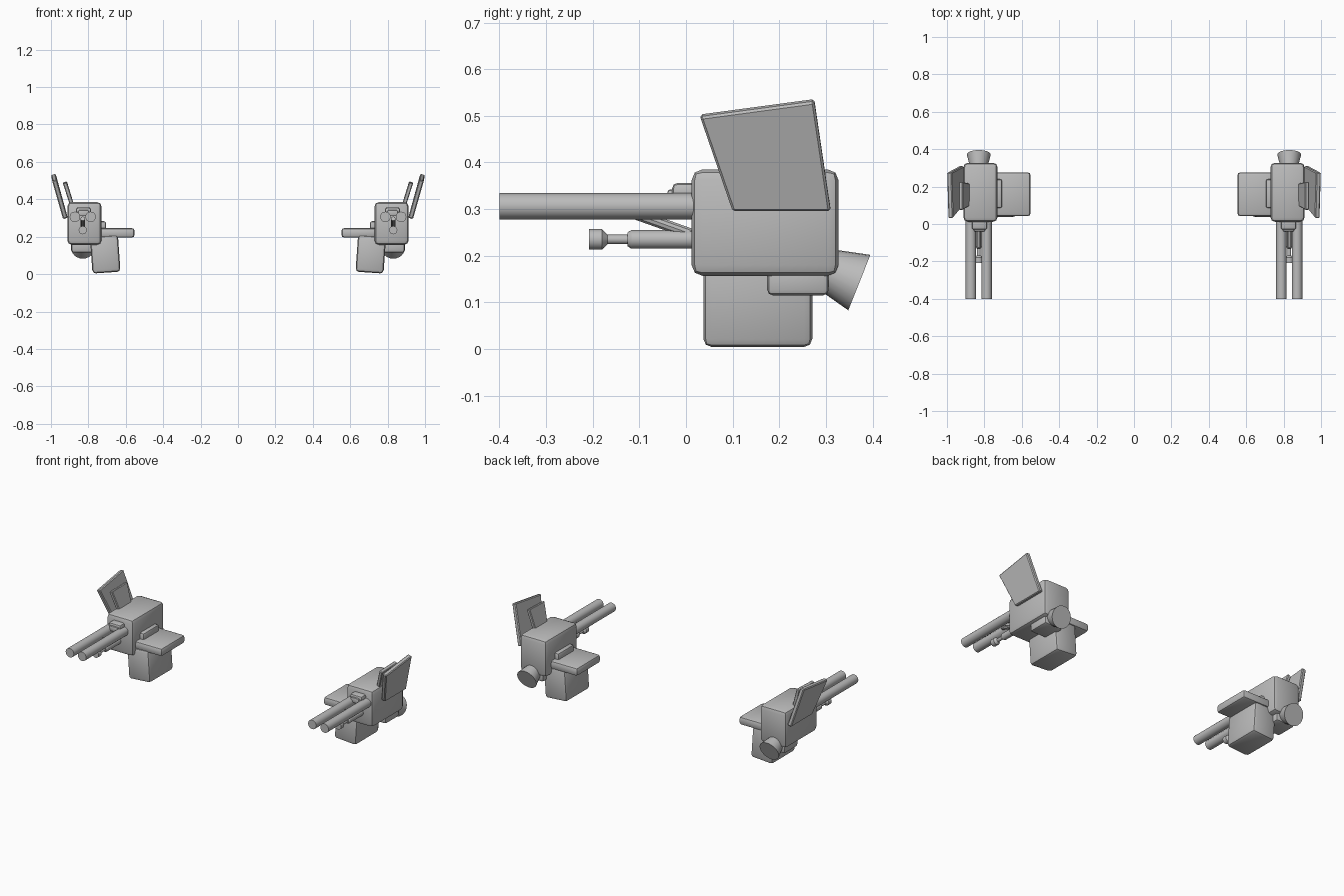
import bpy, bmesh, math
from mathutils import Vector, Matrix

default = bpy.data.objects.get("Cube")
if default:
    bpy.data.objects.remove(default)

grey = bpy.data.materials.new("plain grey")
grey.use_nodes = True
colour = (0.5, 0.5, 0.5, 1)
grey.diffuse_color = colour
grey.node_tree.nodes["Principled BSDF"].inputs["Base Color"].default_value = colour


def finish(name, bm, bevel=0, segments=2, angle=25):
    """Round the hard edges, then mirror the part to the other pod."""
    bmesh.ops.recalc_face_normals(bm, faces=bm.faces)
    if bevel:
        bmesh.ops.bevel(bm, geom=bm.edges[:], offset=bevel, segments=segments,
                        profile=0.5, affect='EDGES', clamp_overlap=True)
    mesh = bpy.data.meshes.new(name)
    bm.to_mesh(mesh)
    bm.free()
    mesh.materials.append(grey)
    obj = bpy.data.objects.new(name, mesh)
    bpy.context.collection.objects.link(obj)
    bpy.ops.object.select_all(action='DESELECT')
    obj.select_set(True)
    bpy.context.view_layer.objects.active = obj
    bpy.ops.object.shade_smooth_by_angle(angle=math.radians(angle))
    mirror = obj.modifiers.new("other_pod", 'MIRROR')
    mirror.use_mirror_merge = False
    return obj


def block(name, low, high, bevel, roll=0, segments=2):
    low, high = Vector(low), Vector(high)
    bm = bmesh.new()
    bmesh.ops.create_cube(bm, size=1, matrix=Matrix.Translation((low + high) / 2)
                          @ Matrix.Rotation(math.radians(roll), 4, 'Y')
                          @ Matrix.Diagonal((*(high - low), 1)))
    return finish(name, bm, bevel, segments)


def turned(name, start, direction, profile, sides=20):
    """Turned part: profile is (distance along axis, radius)."""
    bm = bmesh.new()
    turn = Vector(direction).to_track_quat('Z', 'Y')
    rings = []
    for dist, radius in profile:
        rings.append([bm.verts.new(Vector(start) + turn @ Vector((
            radius * math.cos(math.tau * i / sides),
            radius * math.sin(math.tau * i / sides), dist))) for i in range(sides)])
    for a, b in zip(rings, rings[1:]):
        for i in range(sides):
            j = (i + 1) % sides
            bm.faces.new((a[i], a[j], b[j], b[i]))
    bm.faces.new(rings[0])
    bm.faces.new(rings[-1])
    return finish(name, bm, angle=30)


def fin(name, corners, thickness, bevel):
    """Leaning plate: its outer corners, thickened inward."""
    bm = bmesh.new()
    pts = [Vector(c) for c in corners]
    normal = (pts[1] - pts[0]).cross(pts[3] - pts[0]).normalized()
    if normal.x > 0:
        normal.negate()
    outer = [bm.verts.new(p) for p in pts]
    inner = [bm.verts.new(p + normal * thickness) for p in pts]
    bm.faces.new(outer)
    bm.faces.new(inner)
    for i in range(4):
        j = (i + 1) % 4
        bm.faces.new((outer[i], outer[j], inner[j], inner[i]))
    return finish(name, bm, bevel, 1)


# Housing and the blocks around it
block("housing", (0.73, 0.012, 0.157), (0.912, 0.327, 0.385), 0.023)
block("ammunition_box", (0.635, 0.037, 0.008), (0.785, 0.271, 0.205), 0.018, roll=4)
block("side_plate", (0.553, 0.042, 0.195), (0.76, 0.276, 0.246), 0.015)
block("side_catch", (0.705, 0.085, 0.225), (0.75, 0.24, 0.283), 0.012)
block("nozzle_mount", (0.765, 0.174, 0.115), (0.89, 0.306, 0.18), 0.012)
block("barrel_clamp", (0.785, -0.03, 0.315), (0.867, 0.04, 0.356), 0.012)
block("clamp_tip", (0.797, -0.04, 0.31), (0.855, 0.0, 0.342), 0.006)

# Twin barrels, lower muzzle and brace
for side, x in (("inner", 0.788), ("outer", 0.872)):
    turned(side + "_barrel", (x, 0.05, 0.306), (0, -1, 0), ((0, 0.028), (0.45, 0.028)))
turned("lower_muzzle", (0.83, 0.05, 0.235), (0, -1, 0),
       ((0, 0.02), (0.167, 0.02), (0.175, 0.015), (0.175, 0.01), (0.218, 0.01),
        (0.23, 0.022), (0.258, 0.022)), 16)
turned("barrel_brace", (0.83, 0.03, 0.24), (0, -0.155, 0.055),
       ((0, 0.012), (0.17, 0.012)), 10)

# Rear nozzle, tipped downward
turned("rear_nozzle", (0.83, 0.262, 0.186), (0, 0.93, -0.37),
       ((0, 0.036), (0.03, 0.043), (0.118, 0.064)), 24)

# Leaning fins
fin("large_fin", ((0.935, 0.1, 0.294), (0.935, 0.31, 0.294),
                  (1.0, 0.275, 0.53), (0.993, 0.03, 0.497)), 0.026, 0.005)
fin("small_fin", ((0.893, 0.1, 0.35), (0.893, 0.215, 0.35),
                  (0.936, 0.225, 0.49), (0.936, 0.075, 0.485)), 0.022, 0.004)
